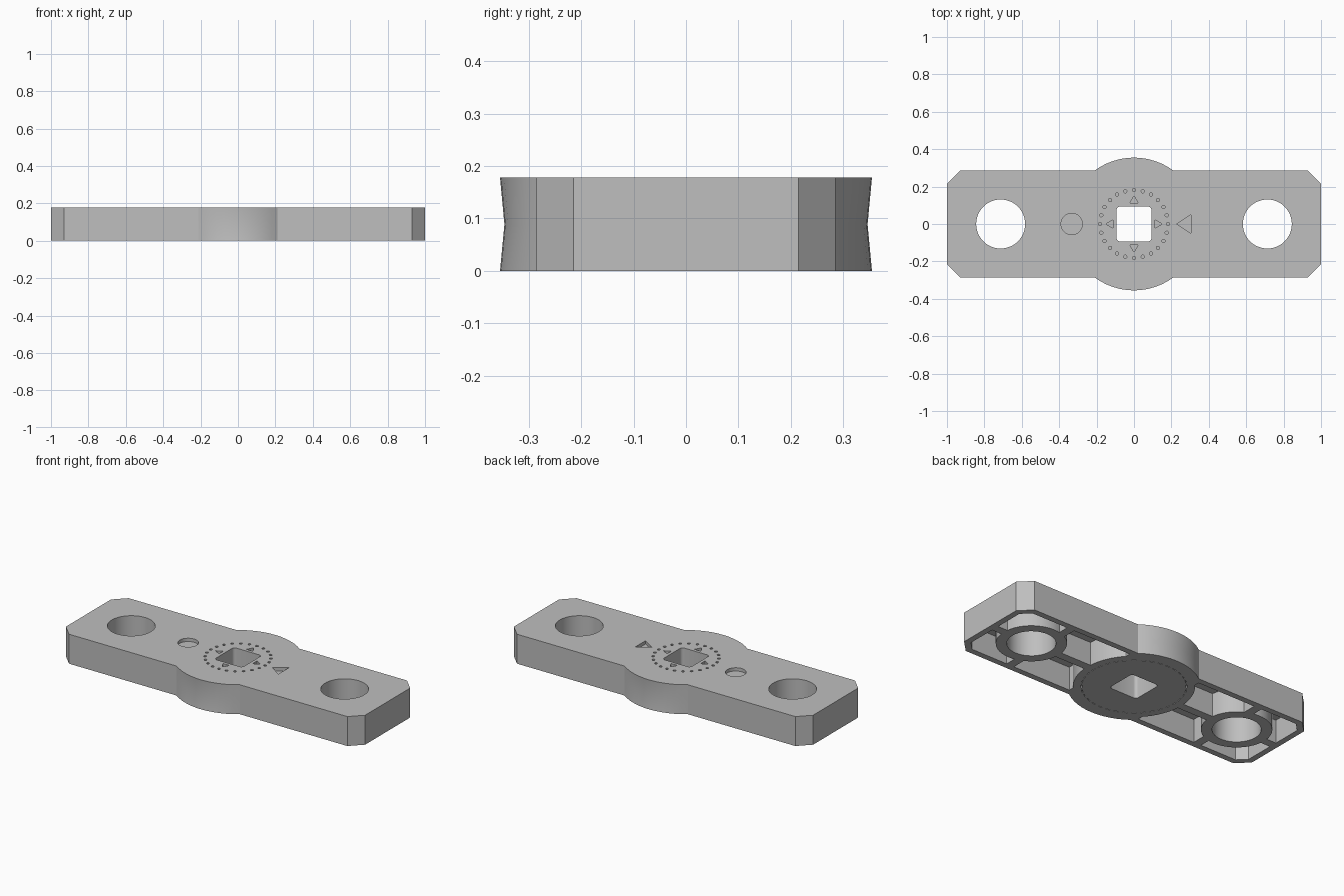
import bpy, bmesh, math

scene = bpy.context.scene
if "Cube" in bpy.data.objects:
    bpy.data.objects.remove(bpy.data.objects["Cube"], do_unlink=True)

H = 0.178          # bar height
HOLE_X = 0.713     # distance of the round holes from the middle
HALF_W = 0.285     # half width of the straight bar
HUB_R = 0.355      # radius of the central bulge

grey = bpy.data.materials.new("plain grey")
grey.use_nodes = True
colour = (0.52, 0.52, 0.52, 1)
grey.diffuse_color = colour
grey.node_tree.nodes["Principled BSDF"].inputs["Base Color"].default_value = colour


def loft(name, shapes):
    """Solid from one or more stacks of (outline, z) levels."""
    bm = bmesh.new()
    for levels in shapes:
        rings = [[bm.verts.new((x, y, z)) for x, y in pts] for pts, z in levels]
        n = len(rings[0])
        bm.faces.new(rings[0][::-1])
        bm.faces.new(rings[-1])
        for a, b in zip(rings, rings[1:]):
            for i in range(n):
                j = (i + 1) % n
                bm.faces.new((a[i], a[j], b[j], b[i]))
    bmesh.ops.recalc_face_normals(bm, faces=bm.faces)
    mesh = bpy.data.meshes.new(name)
    bm.to_mesh(mesh)
    bm.free()
    mesh.materials.append(grey)
    obj = bpy.data.objects.new(name, mesh)
    scene.collection.objects.link(obj)
    return obj


def prism(name, outlines, z0, z1):
    return loft(name, [[(o, z0), (o, z1)] for o in outlines])


def cut(target, cutter):
    cutter.hide_render = True
    bpy.context.view_layer.objects.active = target
    mod = target.modifiers.new("cut", 'BOOLEAN')
    mod.operation = 'DIFFERENCE'
    mod.solver = 'EXACT'
    mod.object = cutter
    bpy.ops.object.modifier_apply(modifier=mod.name)
    bpy.data.objects.remove(cutter, do_unlink=True)


def circle(cx, cy, r, n=48, start=0.0):
    return [(cx + r * math.cos(start + math.tau * i / n),
             cy + r * math.sin(start + math.tau * i / n)) for i in range(n)]


def rect(x0, x1, y0, y1):
    return [(x0, y0), (x1, y0), (x1, y1), (x0, y1)]


def turn(pts, a):
    c, s = math.cos(a), math.sin(a)
    return [(x * c - y * s, x * s + y * c) for x, y in pts]


def bar_outline(hub_squash):
    """Chamfered bar with a bulged middle, counter-clockwise."""
    a0 = math.asin(HALF_W / HUB_R)
    half = [(1, -0.215), (1, 0.215), (0.93, HALF_W)]
    for i in range(13):
        a = a0 + (math.pi - 2 * a0) * i / 12
        y = HUB_R * math.sin(a)
        half.append((HUB_R * math.cos(a), HALF_W + (y - HALF_W) * hub_squash))
    half.append((-0.93, HALF_W))
    half.append((-1, 0.215))
    return half + [(-1, -0.215)] + [(x, -y) for x, y in reversed(half[2:-1])]


# Solid body, its bulge slightly waisted at mid height
body = loft("lever_body", [[(bar_outline(1), 0), (bar_outline(0.88), H / 2),
                            (bar_outline(1), H)]])

# Underside pockets: a hollow minus the hub, hole rings and ribs
hollow = prism("pocket_cutter", [[(s * x, y) for x, y in
               [(0.24, -0.25), (0.915, -0.25), (0.965, -0.2),
                (0.965, 0.2), (0.915, 0.25), (0.24, 0.25)]] for s in (1, -1)],
               -0.05, 0.14)
keep = [("hub", [circle(0, 0, 0.325, 64)]),
        ("rings", [circle(s * HOLE_X, 0, 0.19) for s in (1, -1)]),
        ("long_rib", [rect(-1.1, 1.1, -0.025, 0.025)]),
        ("cross_ribs", [rect(s * 0.65 - 0.025, s * 0.65 + 0.025, -0.4, 0.4)
                        for s in (1, -1)])]
for name, outlines in keep:
    cut(hollow, prism(name, outlines, -0.1, 0.25))
cut(body, hollow)

# Round end holes and the square drive hole with rounded corners
cut(body, prism("end_holes", [circle(s * HOLE_X, 0, 0.131) for s in (1, -1)],
                -0.1, 0.3))
square = []
for k in range(4):
    corner = [(0.075 + 0.018 * math.cos(a), 0.075 + 0.018 * math.sin(a))
              for a in (math.pi / 8 * i for i in range(5))]
    square += turn(corner, k * math.pi / 2)
cut(body, prism("square_hole", [square], -0.1, 0.3))

# Shallow marks on top: disc, large arrow, four small arrows
marks = [circle(-0.333, 0, 0.057, 32),
         [(0.228, 0), (0.305, -0.05), (0.305, 0.05)]]
marks += [turn([(0.112, -0.022), (0.15, 0), (0.112, 0.022)], k * math.pi / 2)
          for k in range(4)]
cut(body, prism("top_marks", marks, H - 0.02, H + 0.05))

# Ring of fine scallops on top, ring of fine slits below
cut(body, prism("scallops", [turn(circle(0.181, 0, 0.009, 8), math.tau * k / 24)
                             for k in range(24)], H - 0.012, H + 0.05))
cut(body, prism("slits", [turn(rect(0.278, 0.282, -0.014, 0.014), math.tau * k / 36)
                          for k in range(36)], -0.05, 0.012))

# Smooth curves, crisp corners
bpy.ops.object.select_all(action='DESELECT')
body.select_set(True)
bpy.context.view_layer.objects.active = body
bpy.ops.object.shade_smooth_by_angle(angle=math.radians(30))
